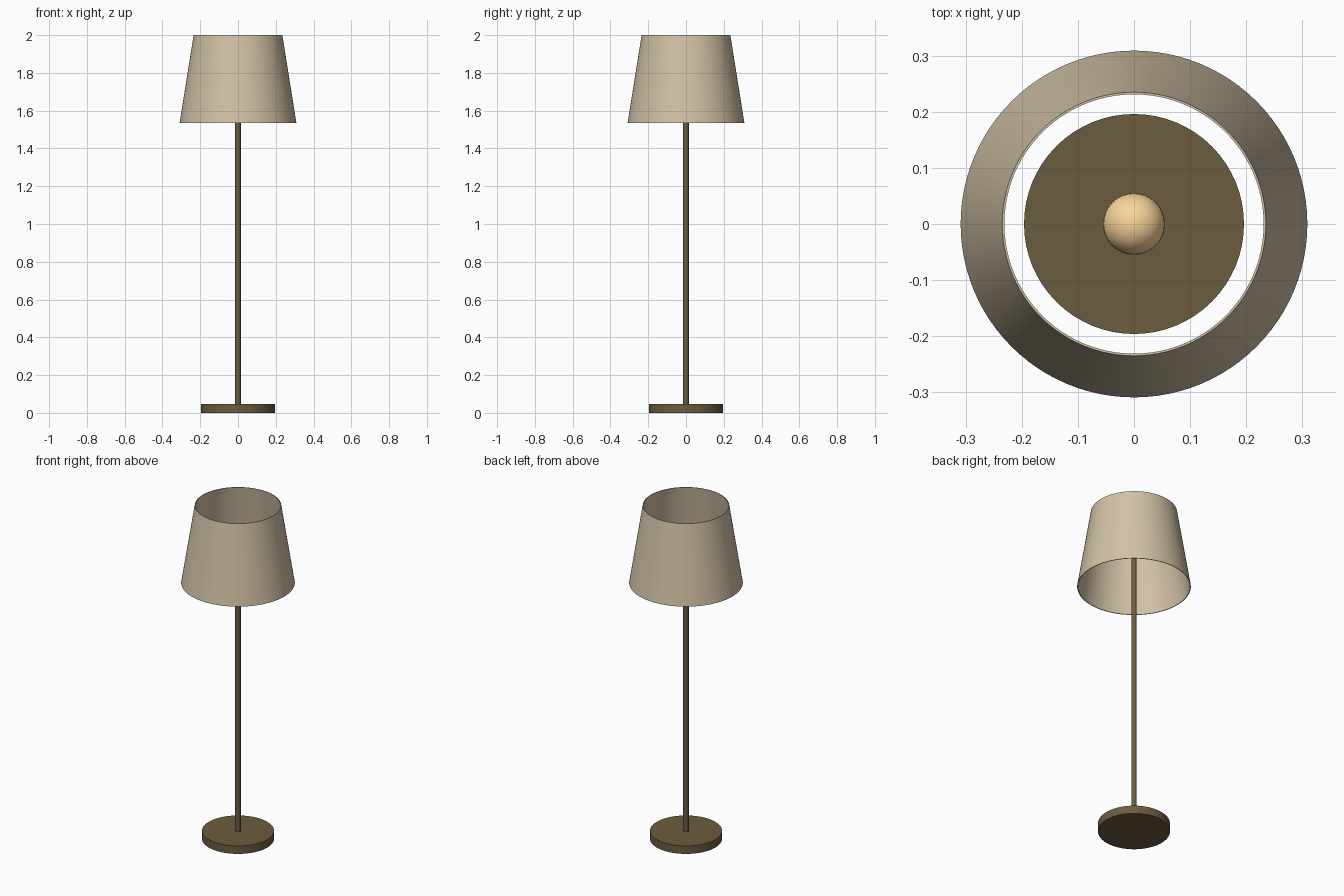
import bpy
import math
import bmesh

if "Cube" in bpy.data.objects:
    bpy.data.objects.remove(bpy.data.objects["Cube"])


def material(name, rgb):
    mat = bpy.data.materials.new(name)
    mat.diffuse_color = (*rgb, 1)
    mat.use_nodes = True
    mat.node_tree.nodes["Principled BSDF"].inputs["Base Color"].default_value = mat.diffuse_color
    return mat


def lathe(name, profile, mat, closed=False, segments=64):
    """Revolve (radius, z) points around the z axis."""
    bm = bmesh.new()
    verts = [bm.verts.new((r, 0, z)) for r, z in profile]
    pairs = list(zip(verts, verts[1:]))
    if closed:
        pairs.append((verts[-1], verts[0]))
    edges = [bm.edges.new(p) for p in pairs]
    bmesh.ops.spin(bm, geom=verts + edges, cent=(0, 0, 0), axis=(0, 0, 1),
                   angle=math.tau, steps=segments)
    bmesh.ops.remove_doubles(bm, verts=bm.verts, dist=0.0001)
    bmesh.ops.recalc_face_normals(bm, faces=bm.faces)
    mesh = bpy.data.meshes.new(name)
    bm.to_mesh(mesh)
    bm.free()
    obj = bpy.data.objects.new(name, mesh)
    bpy.context.collection.objects.link(obj)
    finish(obj, mat)
    return obj


def finish(obj, mat):
    obj.data.materials.append(mat)
    bpy.ops.object.select_all(action='DESELECT')
    bpy.context.view_layer.objects.active = obj
    obj.select_set(True)
    bpy.ops.object.shade_smooth_by_angle(angle=math.radians(35))


bronze = material("bronze", (0.15, 0.107, 0.05))
linen = material("linen", (0.64, 0.54, 0.38))
glow = material("warm_glass", (0.95, 0.66, 0.32))

# Weighted disc base
lathe("base", [(0, 0), (0.196, 0), (0.196, 0.048), (0, 0.048)], bronze)

# Slim pole reaching up into the bulb
lathe("pole", [(0, 0.04), (0.015, 0.04), (0.015, 1.76), (0, 1.76)], bronze, segments=32)

# Round bulb hidden inside the shade
bpy.ops.mesh.primitive_uv_sphere_add(segments=32, ring_count=16, radius=0.055,
                                     location=(0, 0, 1.80))
bulb = bpy.context.object
bulb.name = "bulb"
finish(bulb, glow)

# Thin tapered shade, open at both ends
lathe("shade", [(0.309, 1.536), (0.235, 2.0), (0.231, 2.0), (0.305, 1.536)],
      linen, closed=True, segments=96)
